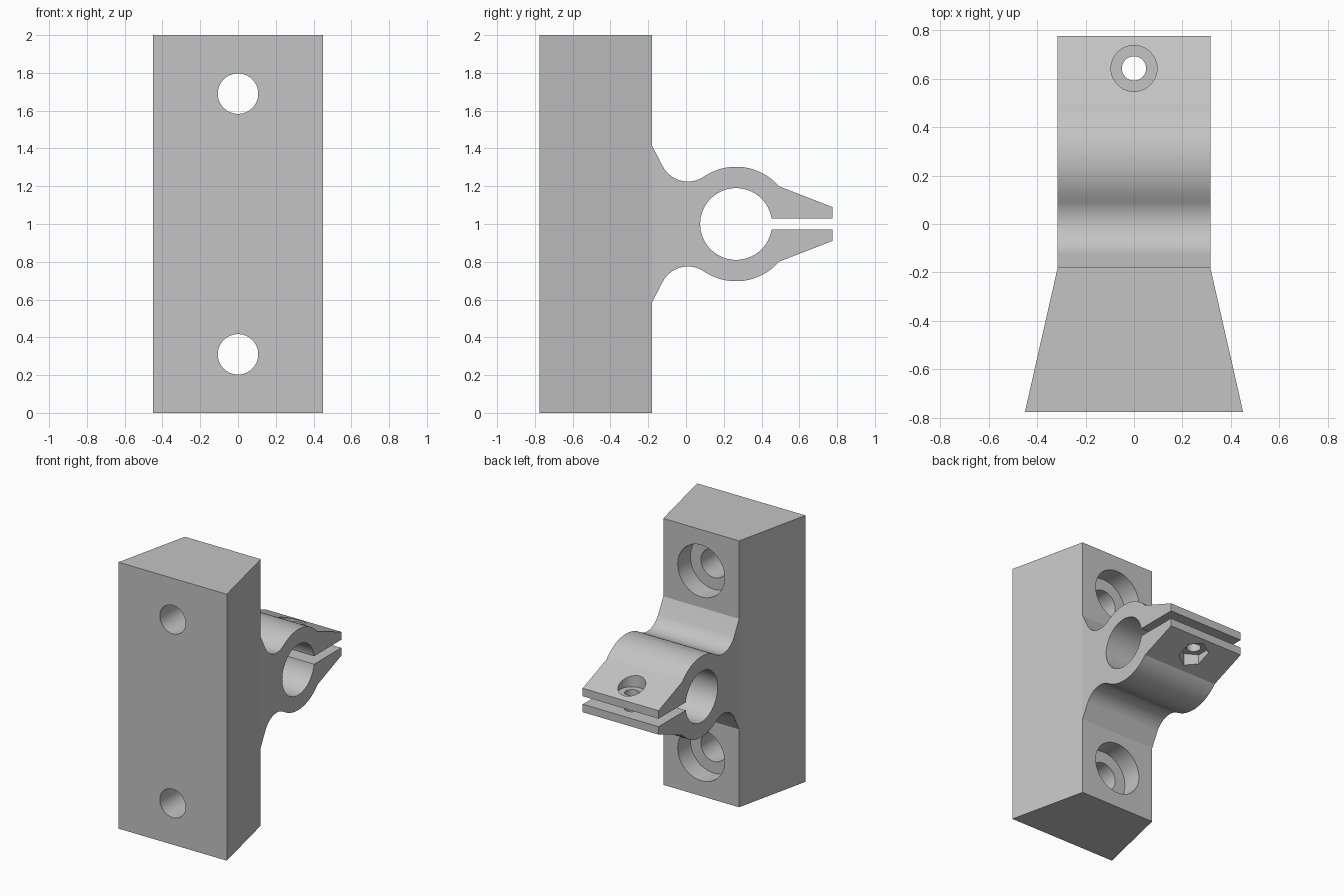
import bpy
import bmesh
from math import sin, cos, radians, asin, degrees
from mathutils import Vector

cube = bpy.data.objects.get("Cube")
if cube:
    bpy.data.objects.remove(cube, do_unlink=True)

grey = bpy.data.materials.new("plain grey")
grey.use_nodes = True
grey.diffuse_color = (0.55, 0.55, 0.55, 1)
grey.node_tree.nodes["Principled BSDF"].inputs["Base Color"].default_value = grey.diffuse_color


def prism(name, points, offset):
    """Extrude a closed outline by a vector."""
    bm = bmesh.new()
    face = bm.faces.new([bm.verts.new(p) for p in points])
    new = bmesh.ops.extrude_face_region(bm, geom=[face])["geom"]
    bmesh.ops.translate(bm, vec=Vector(offset),
                        verts=[v for v in new if isinstance(v, bmesh.types.BMVert)])
    bmesh.ops.recalc_face_normals(bm, faces=bm.faces)
    mesh = bpy.data.meshes.new(name)
    bm.to_mesh(mesh)
    bm.free()
    mesh.materials.append(grey)
    obj = bpy.data.objects.new(name, mesh)
    bpy.context.collection.objects.link(obj)
    return obj


def arc(cy, cz, r, start, end, steps):
    angles = [radians(start + (end - start) * i / steps) for i in range(steps + 1)]
    return [(cy + r * cos(a), cz + r * sin(a)) for a in angles]


def drill(obj, radius, start, end, sides=64):
    """Cut a round or hexagonal hole between two points."""
    a, b = Vector(start), Vector(end)
    bpy.ops.mesh.primitive_cylinder_add(
        vertices=sides, radius=radius, depth=(b - a).length, location=(a + b) / 2,
        rotation=(b - a).to_track_quat('Z', 'Y').to_euler())
    cutter = bpy.context.object
    cutter.hide_render = True
    cutter.data.materials.append(grey)
    mod = obj.modifiers.new("hole", 'BOOLEAN')
    mod.operation, mod.solver, mod.object = 'DIFFERENCE', 'EXACT', cutter
    bpy.context.view_layer.objects.active = obj
    bpy.ops.object.modifier_apply(modifier=mod.name)
    bpy.data.objects.remove(cutter, do_unlink=True)


def smooth(obj):
    bpy.ops.object.select_all(action='DESELECT')
    obj.select_set(True)
    bpy.context.view_layer.objects.active = obj
    bpy.ops.object.shade_smooth_by_angle(angle=radians(20))


FRONT, BACK, END = -0.775, -0.18, 0.775
HALF = 0.315

# Tapered mounting block with two counterbored screw holes
block = prism("mounting_block",
              [(-0.45, FRONT, 0), (0.45, FRONT, 0), (HALF, BACK, 0), (-HALF, BACK, 0)],
              (0, 0, 2))
for z in (0.31, 1.69):
    drill(block, 0.107, (0, FRONT - 0.1, z), (0, BACK + 0.1, z))
    drill(block, 0.195, (0, BACK - 0.15, z), (0, BACK + 0.1, z))
smooth(block)

# Split clamp: upper half outline in (y, height above centre), then mirrored
slot, ring_y, bore = 0.03, 0.265, 0.19
mouth = degrees(asin(slot / bore))
upper = [(BACK - 0.04, 0.415), (BACK, 0.415)]
upper += arc(0.01, 0.375, 0.15, 208, 304.2, 20)
upper += arc(ring_y, 0, 0.303, 124.2, 41, 24)[1:]
upper += [(END, 0.09), (END, slot)]
upper += arc(ring_y, 0, bore, mouth, 180, 40)
lower = [(y, -h) for y, h in reversed(upper[:-1])]
clamp = prism("split_clamp", [(-HALF, y, 1 + h) for y, h in upper + lower], (2 * HALF, 0, 0))

# Clamp bolt hole with round head recess above and hexagonal nut recess below
bolt_y = 0.642
drill(clamp, 0.05, (0, bolt_y, 0.6), (0, bolt_y, 1.4), 48)
drill(clamp, 0.095, (0, bolt_y, 1.09), (0, bolt_y, 1.4))
drill(clamp, 0.105, (0, bolt_y, 0.6), (0, bolt_y, 0.91), 6)
smooth(clamp)
